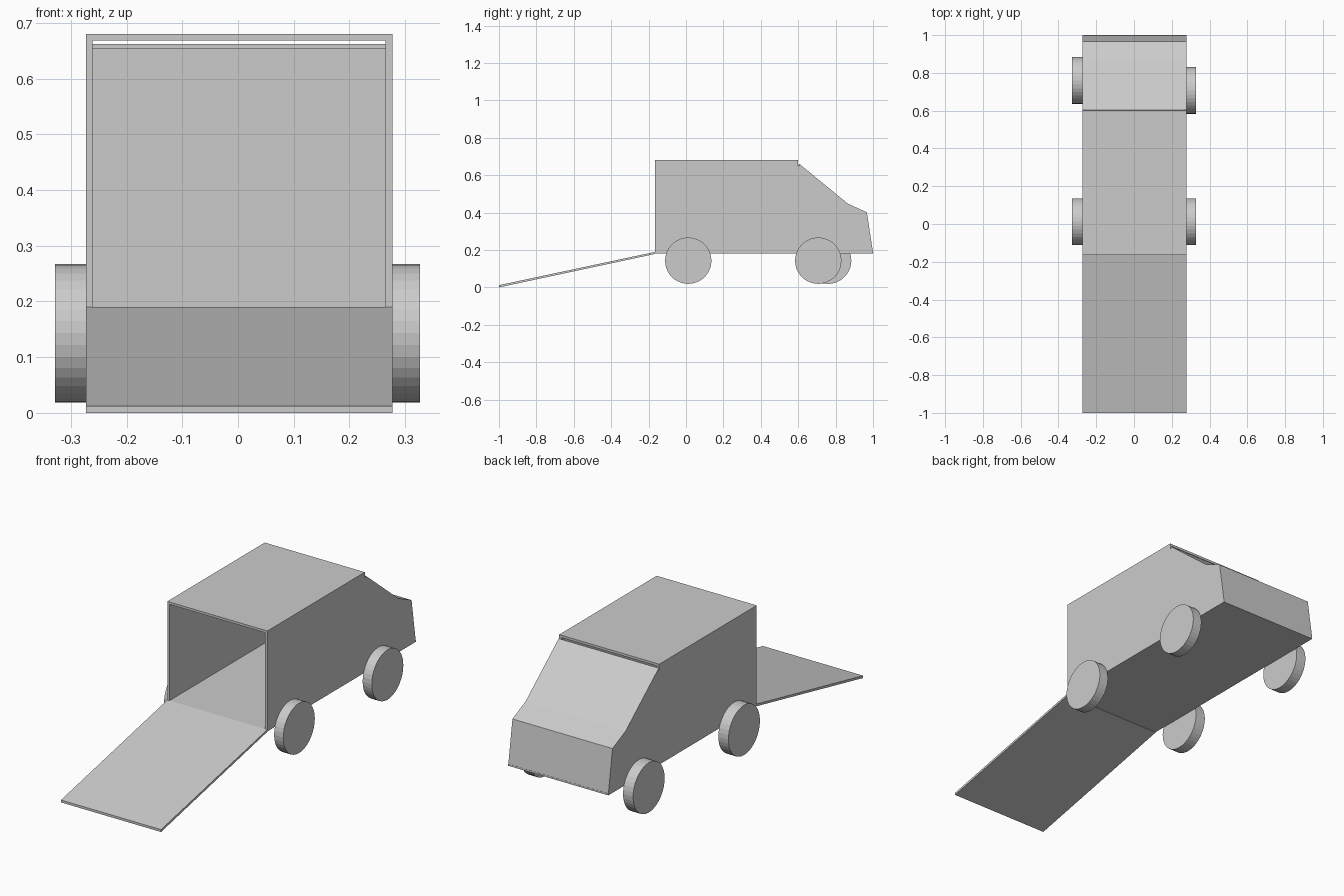
import bpy, bmesh, math
from mathutils import Matrix, Vector

if "Cube" in bpy.data.objects:
    bpy.data.objects.remove(bpy.data.objects["Cube"])

LEFT, RIGHT = -0.273, 0.277
WALL = 0.012


def extrude_profile(name, points, x0, x1):
    """Closed (y, z) profile extruded along x."""
    bm = bmesh.new()
    face = bm.faces.new([bm.verts.new((x0, y, z)) for y, z in points])
    ext = bmesh.ops.extrude_face_region(bm, geom=[face])
    moved = [g for g in ext["geom"] if isinstance(g, bmesh.types.BMVert)]
    bmesh.ops.translate(bm, vec=(x1 - x0, 0, 0), verts=moved)
    bmesh.ops.recalc_face_normals(bm, faces=bm.faces[:])
    return finish(name, bm)


def finish(name, bm):
    mesh = bpy.data.meshes.new(name)
    bm.to_mesh(mesh)
    bm.free()
    obj = bpy.data.objects.new(name, mesh)
    bpy.context.collection.objects.link(obj)
    return obj


def box(y0, y1, z0, z1):
    return [(y0, z0), (y1, z0), (y1, z1), (y0, z1)]


def wheel(name, x0, x1, y, z=0.143, radius=0.124):
    bm = bmesh.new()
    turn = Matrix.Translation(((x0 + x1) / 2, y, z)) @ Matrix.Rotation(math.pi / 2, 4, 'Y')
    bmesh.ops.create_cone(bm, cap_ends=True, segments=36, radius1=radius,
                          radius2=radius, depth=x1 - x0, matrix=turn)
    return finish(name, bm)


# Side walls, cut slightly below the windscreen line
side = [(-0.165, 0.185), (-0.165, 0.67), (0.60, 0.67), (0.60, 0.652),
        (0.865, 0.441), (0.963, 0.398), (0.998, 0.185)]
extrude_profile("left_side", side, LEFT, LEFT + WALL)
extrude_profile("right_side", side, RIGHT - WALL, RIGHT)

# Roof, floor and the partition behind the cab
extrude_profile("roof", box(-0.165, 0.60, 0.668, 0.68), LEFT, RIGHT)
extrude_profile("floor", box(-0.165, 1.0, 0.181, 0.19), LEFT, RIGHT)
extrude_profile("cab_partition", box(0.60, 0.61, 0.185, 0.655), LEFT + WALL, RIGHT - WALL)

# Windscreen, bonnet and nose as one bent sheet
outer = [(0.604, 0.662), (0.865, 0.448), (0.967, 0.401), (1.0, 0.185)]
inner = [(0.988, 0.185), (0.957, 0.393), (0.859, 0.438), (0.604, 0.647)]
extrude_profile("windscreen_and_nose", outer + inner, LEFT, RIGHT)

# Loading ramp resting on the ground
ramp = [(-1.0, 0.0), (-0.165, 0.179), (-0.165, 0.19), (-1.0, 0.012)]
extrude_profile("ramp", ramp, LEFT, RIGHT)

# Wheels; the front pair is slightly staggered
for end, y_left, y_right in (("rear", 0.012, 0.012), ("front", 0.76, 0.707)):
    wheel(end + "_left_wheel", -0.328, LEFT, y_left)
    wheel(end + "_right_wheel", RIGHT, 0.327, y_right)
